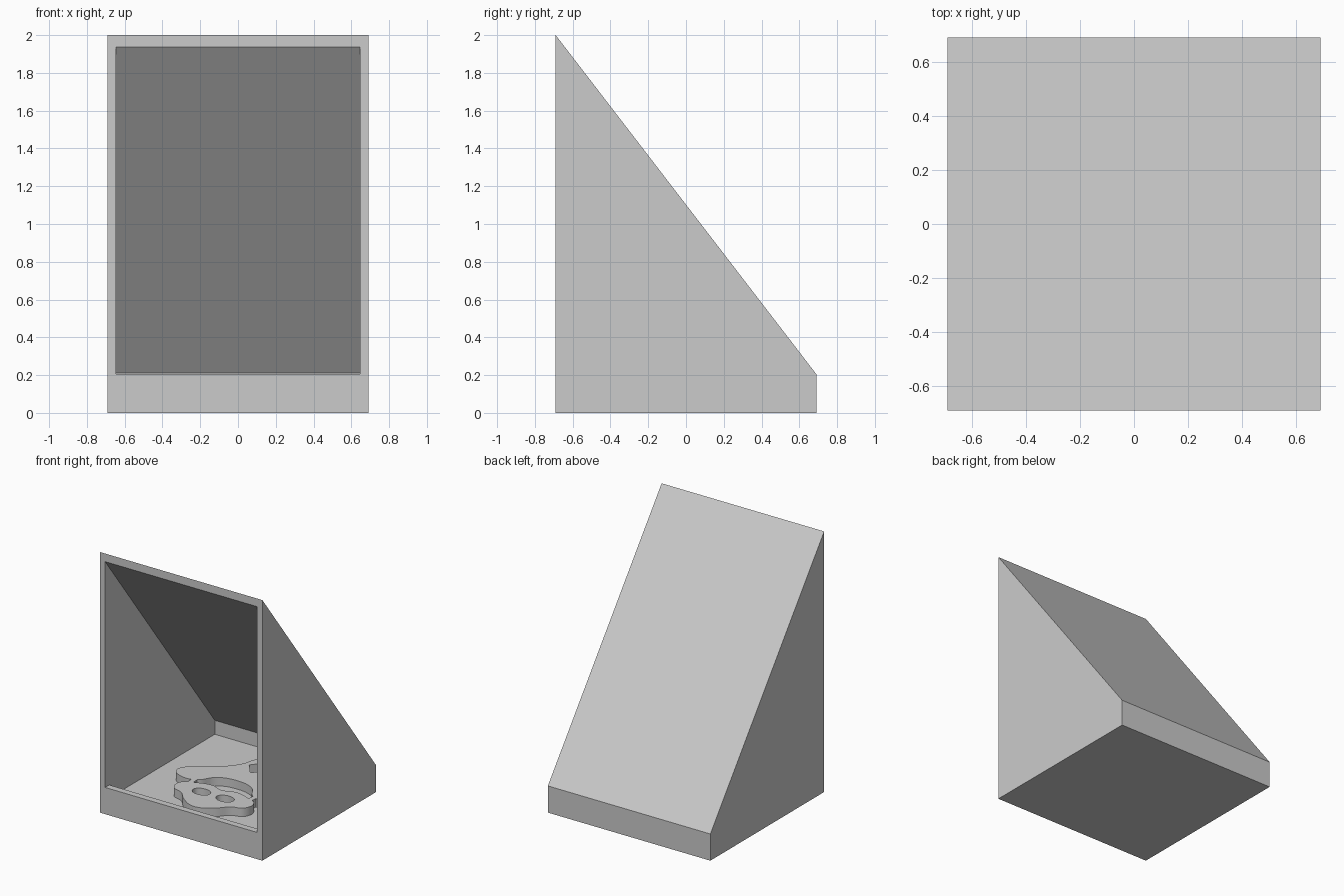
import bpy
import bmesh

cube = bpy.data.objects.get("Cube")
if cube:
    bpy.data.objects.remove(cube, do_unlink=True)

grey = bpy.data.materials.new("plain grey")
grey.use_nodes = True
grey.diffuse_color = (0.6, 0.6, 0.6, 1)
grey.node_tree.nodes["Principled BSDF"].inputs["Base Color"].default_value = (0.6, 0.6, 0.6, 1)


def prism(name, profile, half):
    """Extrude a (y, z) side profile from -half to +half along x."""
    bm = bmesh.new()
    face = bm.faces.new([bm.verts.new((-half, y, z)) for y, z in profile])
    top = bmesh.ops.extrude_face_region(bm, geom=[face])["geom"]
    moved = [v for v in top if isinstance(v, bmesh.types.BMVert)]
    bmesh.ops.translate(bm, verts=moved, vec=(2 * half, 0, 0))
    bmesh.ops.recalc_face_normals(bm, faces=bm.faces)
    mesh = bpy.data.meshes.new(name)
    bm.to_mesh(mesh)
    bm.free()
    mesh.materials.append(grey)
    obj = bpy.data.objects.new(name, mesh)
    bpy.context.collection.objects.link(obj)
    return obj


def select_only(obj):
    bpy.ops.object.select_all(action="DESELECT")
    obj.select_set(True)
    bpy.context.view_layer.objects.active = obj


def mirrored(half):
    """Close a half outline, running from centre line to centre line."""
    return half + [(-x, y) for x, y in reversed(half[1:-1])]


def relief(name, loops):
    """Raised floor plate; the first loop is the outline, the rest are holes."""
    curve = bpy.data.curves.new(name, "CURVE")
    curve.dimensions = "2D"
    curve.fill_mode = "BOTH"
    curve.extrude = 0.035
    curve.resolution_u = 6
    for points, handle in loops:
        spline = curve.splines.new("BEZIER")
        spline.bezier_points.add(len(points) - 1)
        spline.use_cyclic_u = True
        for p, (x, y) in zip(spline.bezier_points, points):
            p.co = (x, y, 0)
            p.handle_left_type = p.handle_right_type = handle
    curve.materials.append(grey)
    obj = bpy.data.objects.new(name, curve)
    obj.location.z = 0.135
    bpy.context.collection.objects.link(obj)
    select_only(obj)
    bpy.ops.object.convert(target="MESH")
    bpy.ops.object.shade_smooth_by_angle()


# Wedge shell, hollowed through the front with a raised sill
shell = prism("wedge_shell", [(-0.69, 0), (0.69, 0), (0.69, 0.205), (-0.69, 2)], 0.69)
cutter = prism("cavity_cutter", [
    (-0.8, 0.205), (-0.64, 0.205), (-0.64, 0.105), (0.64, 0.105),
    (0.64, 0.212), (-0.69, 1.938), (-0.8, 2.081)], 0.645)
cutter.hide_render = True
cut = shell.modifiers.new("cavity", "BOOLEAN")
cut.operation = "DIFFERENCE"
cut.solver = "EXACT"
cut.object = cutter
select_only(shell)
bpy.ops.object.modifier_apply(modifier=cut.name)
bpy.data.objects.remove(cutter, do_unlink=True)

# Raised hat with a diamond opening
hat = mirrored([(0, 0.42), (-0.08, 0.37), (-0.14, 0.22), (-0.29, 0.07), (-0.42, -0.02),
                (-0.45, -0.1), (-0.37, -0.17), (-0.24, -0.16), (-0.15, -0.05), (0, -0.01)])
diamond = [(0, 0.35), (-0.08, 0.25), (0, 0.15), (0.08, 0.25)]
relief("hat_relief", [(hat, "AUTO"), (diamond, "VECTOR")])

# Raised lower face with two round openings
face = mirrored([(0, -0.2), (-0.1, -0.17), (-0.22, -0.2), (-0.31, -0.25), (-0.3, -0.35),
                 (-0.21, -0.39), (-0.13, -0.47), (0, -0.53)])
eyes = [[(s * 0.1 - 0.07, -0.3), (s * 0.1, -0.25), (s * 0.1 + 0.07, -0.3), (s * 0.1, -0.35)]
        for s in (-1, 1)]
relief("face_relief", [(face, "AUTO")] + [(eye, "AUTO") for eye in eyes])

# Thin side strips joining hat and face
for side, s in (("left", 1), ("right", -1)):
    strip = [(s * x, y) for x, y in [(0.24, -0.12), (0.28, -0.12), (0.27, -0.25), (0.23, -0.25)]]
    relief(side + "_cheek_relief", [(strip, "VECTOR")])
